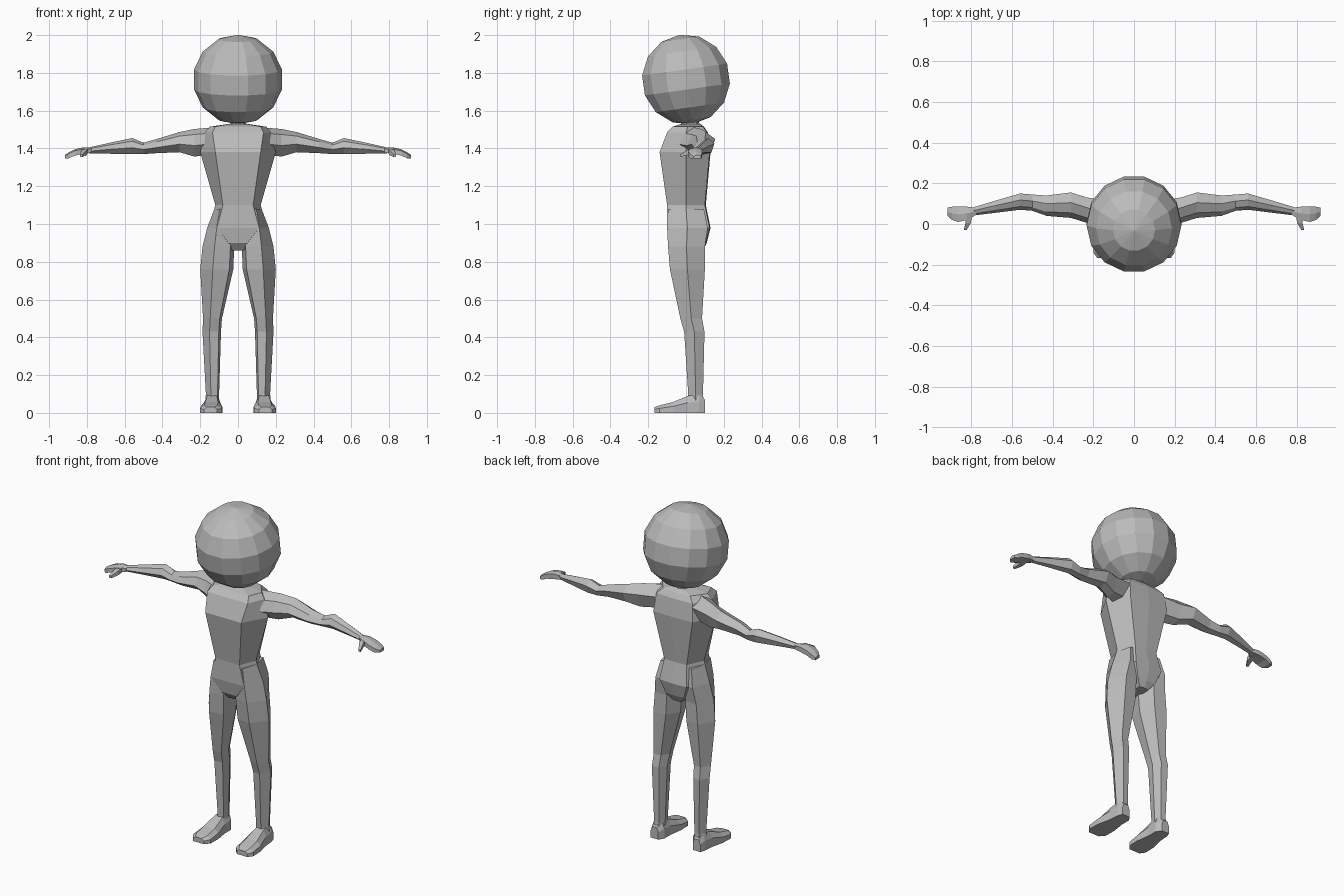
import bpy, bmesh, math
from mathutils import Matrix

grey = bpy.data.materials.new("plain_grey")
grey.diffuse_color = (0.5, 0.5, 0.5, 1)


def loft(name, rings, mirror=False, caps=True):
    """Skin a list of equal-length point rings into a flat-shaded object."""
    bm = bmesh.new()
    loops = [[bm.verts.new(p) for p in ring] for ring in rings]
    n = len(loops[0])
    for a, b in zip(loops, loops[1:]):
        for i in range(n):
            j = (i + 1) % n
            bm.faces.new((a[i], a[j], b[j], b[i]))
    if caps:
        bm.faces.new(loops[0])
        bm.faces.new(loops[-1])
    bmesh.ops.remove_doubles(bm, verts=bm.verts, dist=1e-5)
    bmesh.ops.recalc_face_normals(bm, faces=bm.faces)
    mesh = bpy.data.meshes.new(name)
    bm.to_mesh(mesh)
    bm.free()
    mesh.materials.append(grey)
    obj = bpy.data.objects.new(name, mesh)
    bpy.context.collection.objects.link(obj)
    if mirror:
        obj.modifiers.new("mirror", 'MIRROR')
    return obj


# Head: low-poly ball tipped slightly forward
R, SEG, BANDS = 0.239, 14, 7
ball = []
for k in range(BANDS + 1):
    t = math.pi * k / BANDS
    r = R * math.sin(t) if 0 < k < BANDS else 0
    ball.append([(r * math.cos(2 * math.pi * i / SEG), r * math.sin(2 * math.pi * i / SEG),
                  R * math.cos(t)) for i in range(SEG)])
head = loft("head", ball, caps=False)
head.data.transform(Matrix.Translation((0, 0, 1.765)) @ Matrix.Rotation(math.radians(8), 4, 'X'))


# Neck
def neck_ring(z, w, y0, y1):
    h = (y1 - y0) / 2
    return [(w * math.cos(math.pi * i / 4), y0 + h + h * math.sin(math.pi * i / 4), z)
            for i in range(8)]


loft("neck", [neck_ring(1.50, 0.06, -0.04, 0.08), neck_ring(1.535, 0.042, -0.025, 0.07),
              neck_ring(1.58, 0.042, -0.03, 0.065)])


# Torso: front panel, side edge, back panel with spine
def torso_ring(z, wf, yf, ws, ys, wb, yb):
    return [(-wf, yf, z), (wf, yf, z), (ws, ys, z), (wb, yb, z),
            (0, yb + 0.005, z), (-wb, yb, z), (-ws, ys, z)]


loft("torso", [torso_ring(*r) for r in (
    (0.86, 0.03, -0.05, 0.035, 0.01, 0.03, 0.085),
    (0.90, 0.05, -0.085, 0.08, 0.01, 0.06, 0.105),
    (0.98, 0.11, -0.10, 0.155, 0.0, 0.09, 0.125),
    (1.10, 0.08, -0.10, 0.12, 0.0, 0.075, 0.10),
    (1.38, 0.12, -0.14, 0.20, 0.0, 0.13, 0.125),
    (1.485, 0.135, -0.10, 0.175, 0.0, 0.12, 0.11),
    (1.515, 0.12, -0.07, 0.15, 0.01, 0.09, 0.09),
    (1.53, 0.045, -0.025, 0.05, 0.02, 0.04, 0.07))])


# Legs: six-sided, tapering through knee and calf
def leg_ring(z, xi, xo, yf, yb):
    w, d = xo - xi, yb - yf
    return [(xi + 0.12 * w, yf + 0.08 * d, z), (xi + 0.62 * w, yf, z),
            (xo, yf + 0.5 * d, z), (xi + 0.7 * w, yb, z),
            (xi + 0.25 * w, yb - 0.03 * d, z), (xi, yf + 0.55 * d, z)]


loft("legs", [leg_ring(*r) for r in (
    (0.04, 0.10, 0.175, 0.01, 0.095), (0.10, 0.10, 0.17, 0.012, 0.09),
    (0.43, 0.09, 0.188, -0.01, 0.098), (0.50, 0.085, 0.185, -0.03, 0.085),
    (0.76, 0.025, 0.20, -0.085, 0.10), (0.88, 0.02, 0.188, -0.095, 0.10),
    (0.98, 0.03, 0.163, -0.10, 0.115), (1.08, 0.05, 0.125, -0.095, 0.095))], mirror=True)


# Feet: flat soles with sloping tops
def foot_ring(y, xi, xo, zt):
    w = xo - xi
    return [(xi, y, 0), (xo, y, 0), (xo, y, 0.6 * zt),
            (xo - 0.2 * w, y, zt), (xi + 0.2 * w, y, zt), (xi, y, 0.6 * zt)]


loft("feet", [foot_ring(*r) for r in (
    (0.10, 0.115, 0.165, 0.07), (0.07, 0.095, 0.175, 0.10), (0.01, 0.095, 0.18, 0.09),
    (-0.07, 0.083, 0.198, 0.057), (-0.14, 0.085, 0.20, 0.04),
    (-0.168, 0.11, 0.18, 0.03))], mirror=True)


# Arms: six-sided sleeves running out along x
def arm_ring(x, yf, yb, zb, zt):
    d, h = yb - yf, zt - zb
    return [(x, yf, zb + 0.4 * h), (x, yf + 0.2 * d, zb + 0.8 * h), (x, yf + 0.6 * d, zt),
            (x, yb, zb + 0.65 * h), (x, yb - 0.2 * d, zb + 0.1 * h), (x, yf + 0.4 * d, zb)]


loft("arms", [arm_ring(*r) for r in (
    (0.12, -0.07, 0.115, 1.37, 1.512), (0.23, 0.005, 0.13, 1.357, 1.503),
    (0.31, 0.03, 0.155, 1.38, 1.487), (0.43, 0.04, 0.14, 1.375, 1.45),
    (0.50, 0.065, 0.145, 1.37, 1.43), (0.56, 0.07, 0.15, 1.37, 1.455),
    (0.68, 0.055, 0.115, 1.372, 1.43), (0.79, 0.042, 0.082, 1.372, 1.405))], mirror=True)


# Hands: flat mitts, and a short thumb on the front edge
def slab(x, yf, yb, zb, zt):
    return [(x, yf, zb), (x, yf, zt - 0.008), (x, (yf + yb) / 2, zt),
            (x, yb, zt - 0.005), (x, yb, zb)]


loft("hands", [slab(*r) for r in (
    (0.775, 0.045, 0.08, 1.377, 1.405), (0.82, 0.02, 0.085, 1.372, 1.406),
    (0.865, 0.01, 0.085, 1.362, 1.395), (0.895, 0.02, 0.085, 1.348, 1.38),
    (0.916, 0.04, 0.08, 1.346, 1.366))], mirror=True)
loft("thumbs", [[(x - w, y, z - w), (x + w, y, z - w), (x + w, y, z + w), (x - w, y, z + w)]
                for x, y, z, w in ((0.81, 0.045, 1.388, 0.014), (0.815, 0.005, 1.377, 0.013),
                                   (0.83, -0.03, 1.362, 0.007))], mirror=True)
